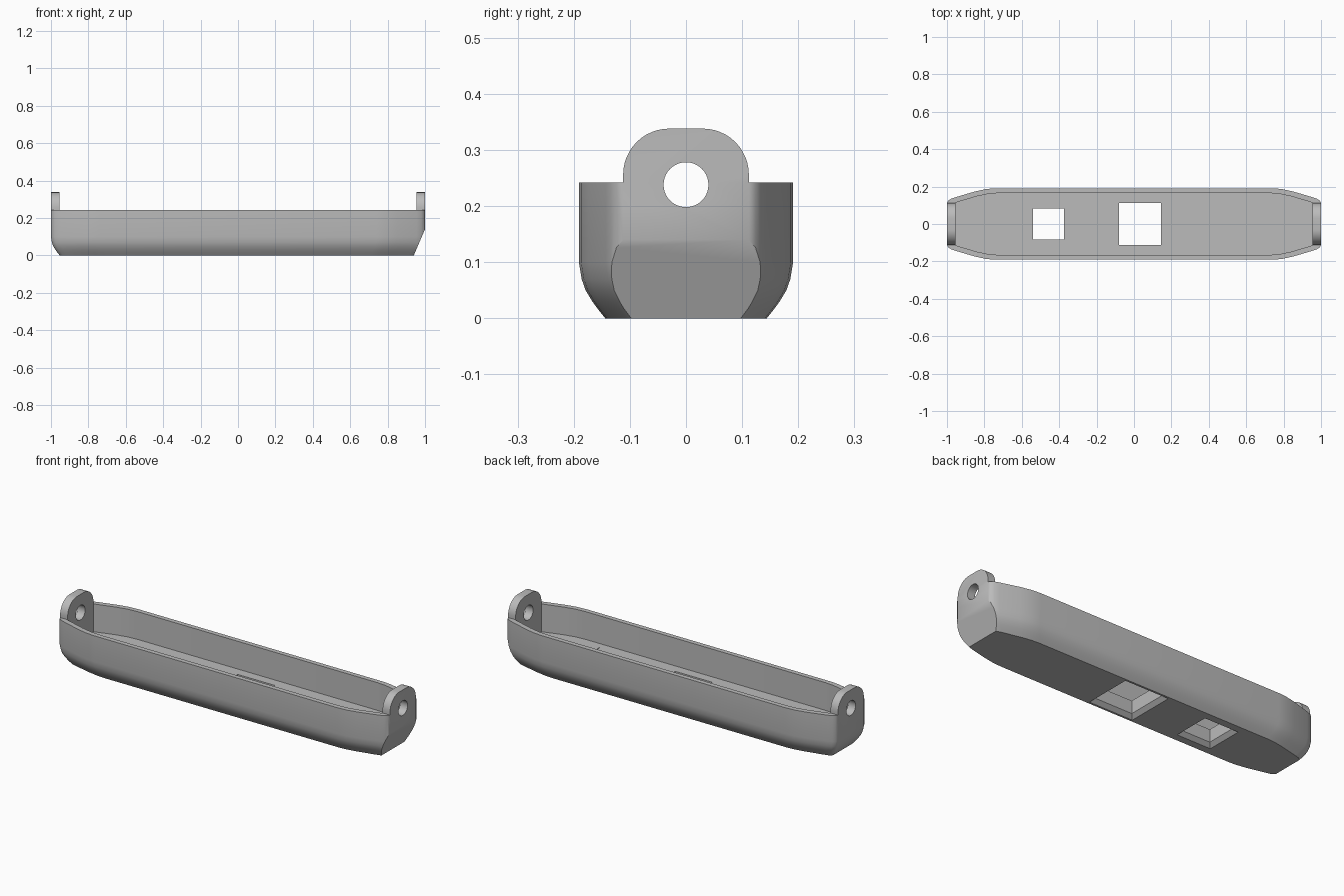
import bpy, bmesh, math
from mathutils import Vector

cube = bpy.data.objects.get("Cube")
if cube:
    bpy.data.objects.remove(cube, do_unlink=True)

grey = bpy.data.materials.new("plain_grey")
grey.use_nodes = True
COLOUR = (0.5, 0.5, 0.5, 1)
grey.diffuse_color = COLOUR
grey.node_tree.nodes["Principled BSDF"].inputs["Base Color"].default_value = COLOUR


def make(name, bm):
    bmesh.ops.recalc_face_normals(bm, faces=bm.faces)
    mesh = bpy.data.meshes.new(name)
    bm.to_mesh(mesh)
    bm.free()
    mesh.materials.append(grey)
    obj = bpy.data.objects.new(name, mesh)
    bpy.context.collection.objects.link(obj)
    return obj


def loft(name, loops):
    """Closed solid through matching loops of points."""
    bm = bmesh.new()
    rings = [[bm.verts.new(p) for p in loop] for loop in loops]
    n = len(rings[0])
    for a, b in zip(rings, rings[1:]):
        for i in range(n):
            j = (i + 1) % n
            bm.faces.new((a[i], a[j], b[j], b[i]))
    bm.faces.new(rings[0][::-1])
    bm.faces.new(rings[-1])
    return make(name, bm)


def mirrored(quarter):
    """Full plan outline from its +x +y quarter."""
    half = quarter + [(-x, y) for x, y in reversed(quarter)]
    return half + [(x, -y) for x, y in reversed(half)]


def combine(target, tool, operation):
    mod = target.modifiers.new("combine", "BOOLEAN")
    mod.object, mod.operation, mod.solver = tool, operation, "EXACT"
    bpy.context.view_layer.objects.active = target
    bpy.ops.object.modifier_apply(modifier=mod.name)
    bpy.data.objects.remove(tool, do_unlink=True)


# Outer hull: tapered plan with a rounded underside
outer = mirrored([(1, .112), (.994, .124), (.98, .134), (.955, .143),
                  (.85, .174), (.79, .187), (.74, .191)])
levels = [(0, .047), (.015, .035), (.03, .024), (.05, .012),
          (.07, .005), (.1, 0), (.242, 0)]
tray = loft("tray", [[(x * (1 - inset), y * (1 - inset / .191), z) for x, y in outer]
                     for z, inset in levels])

# Sloped underside at the left end
bm = bmesh.new()
bm.from_mesh(tray.data)
cut = bmesh.ops.bisect_plane(bm, geom=bm.verts[:] + bm.edges[:] + bm.faces[:],
                             plane_co=(1, 0, .14), plane_no=(.14, 0, -.06),
                             clear_outer=True)
rim = [e for e in cut["geom_cut"] if isinstance(e, bmesh.types.BMEdge)]
bmesh.ops.holes_fill(bm, edges=rim)
bmesh.ops.recalc_face_normals(bm, faces=bm.faces)
bm.to_mesh(tray.data)
bm.free()

# End lugs with rounded shoulders
radius = .082
arc = [(.03 + radius * math.cos(t), .256 + radius * math.sin(t))
       for t in [math.pi / 2 * i / 12 for i in range(13)]]
lug = [(.112, .2)] + arc
lug += [(-y, z) for y, z in reversed(lug)]
for side in (-1, 1):
    combine(tray, loft("lug", [[(side * x, y, z) for y, z in lug] for x in (.955, 1)]), "UNION")

# Inner cavity
FLOOR = .09
inner = mirrored([(.955, .114), (.84, .148), (.78, .161), (.73, .165)])
combine(tray, loft("cavity", [[(x, y, z) for x, y in inner] for z in (FLOOR, .5)]), "DIFFERENCE")

# Round holes through both lugs
circle = [(.04 * math.cos(t), .238 + .04 * math.sin(t))
          for t in [math.tau * i / 40 for i in range(40)]]
combine(tray, loft("bore", [[(x, y, z) for y, z in circle] for x in (-1.1, 1.1)]), "DIFFERENCE")


# Square floor windows, flared on the underside
def square(x, half, z):
    return [(x + half * sx, half * sy, z) for sx, sy in ((1, 1), (-1, 1), (-1, -1), (1, -1))]


for x, half in ((.032, .113), (-.457, .083)):
    combine(tray, loft("window", [square(x, half + .04, -.02), square(x, half, .02),
                                  square(x, half, .15)]), "DIFFERENCE")

# Square pad on the floor
loft("floor_pad", [square(.732, .122, FLOOR - .002), square(.732, .122, FLOOR + .003)])

# Smooth rounded surfaces, keep crisp edges
bpy.ops.object.select_all(action="DESELECT")
tray.select_set(True)
bpy.context.view_layer.objects.active = tray
bpy.ops.object.shade_smooth_by_angle(angle=math.radians(28))
